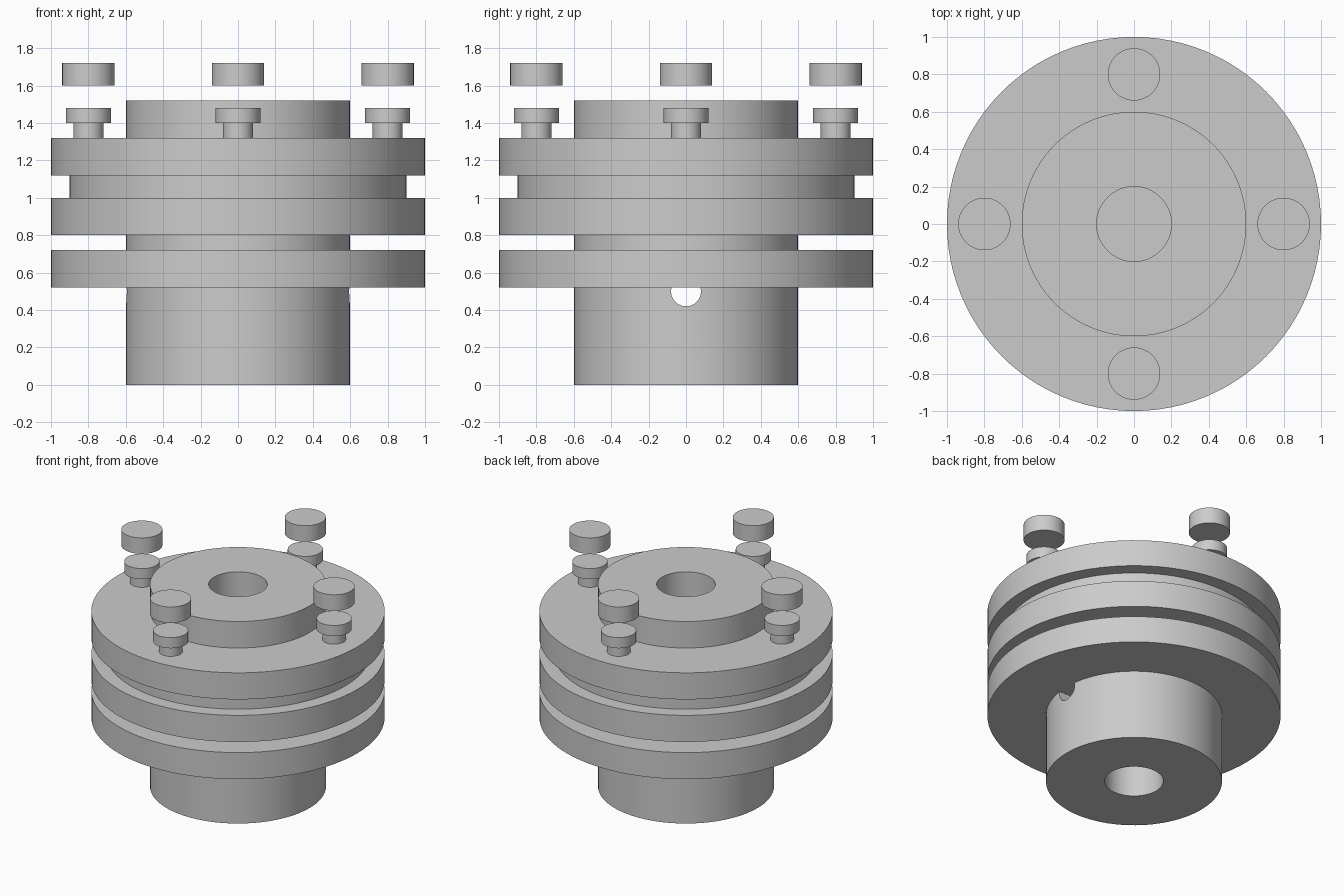
import bpy
import bmesh
import math
from mathutils import Matrix

default = bpy.data.objects.get("Cube")
if default:
    bpy.data.objects.remove(default, do_unlink=True)

# Single machined-steel colour
steel = bpy.data.materials.new("steel_grey")
steel.use_nodes = True
grey = (0.6, 0.6, 0.6, 1)
steel.diffuse_color = grey
steel.node_tree.nodes["Principled BSDF"].inputs["Base Color"].default_value = grey


def finish(name, bm):
    bmesh.ops.recalc_face_normals(bm, faces=bm.faces)
    mesh = bpy.data.meshes.new(name)
    bm.to_mesh(mesh)
    bm.free()
    mesh.materials.append(steel)
    obj = bpy.data.objects.new(name, mesh)
    bpy.context.collection.objects.link(obj)
    return obj


def smooth(obj):
    bpy.ops.object.select_all(action='DESELECT')
    obj.select_set(True)
    bpy.context.view_layer.objects.active = obj
    bpy.ops.object.shade_smooth_by_angle(angle=math.radians(30))


def cylinder(name, radius, low, high, x=0, y=0, sides=96):
    bm = bmesh.new()
    bmesh.ops.create_cone(bm, cap_ends=True, segments=sides, radius1=radius,
                          radius2=radius, depth=high - low,
                          matrix=Matrix.Translation((x, y, (low + high) / 2)))
    return finish(name, bm)


def ring(name, outer, inner, low, high, sides=96):
    bm = bmesh.new()
    section = [(inner, low), (outer, low), (outer, high), (inner, high)]
    loops = []
    for i in range(sides):
        a = math.tau * i / sides
        loops.append([bm.verts.new((r * math.cos(a), r * math.sin(a), z))
                      for r, z in section])
    for i in range(sides):
        here, after = loops[i], loops[(i + 1) % sides]
        for k in range(4):
            n = (k + 1) % 4
            bm.faces.new((here[k], after[k], after[n], here[n]))
    return finish(name, bm)


# Lower hub: bored sleeve with a cross hole just under the flange
lower_hub = ring("lower_hub", 0.6, 0.2, 0, 0.6)
bm = bmesh.new()
bmesh.ops.create_cone(bm, cap_ends=True, segments=48, radius1=0.08, radius2=0.08,
                      depth=1.6, matrix=Matrix.Translation((0, 0, 0.5))
                      @ Matrix.Rotation(math.pi / 2, 4, 'Y'))
cutter = finish("cross_hole_cutter", bm)
cutter.hide_render = True
cut = lower_hub.modifiers.new("cross_hole", 'BOOLEAN')
cut.operation = 'DIFFERENCE'
cut.solver = 'EXACT'
cut.object = cutter
bpy.context.view_layer.objects.active = lower_hub
bpy.ops.object.modifier_apply(modifier=cut.name)
bpy.data.objects.remove(cutter, do_unlink=True)
smooth(lower_hub)

# Stacked flanges and spacers, bottom to top
for name, radius, low, high in (
        ("lower_flange", 1, 0.52, 0.72),
        ("spacer_disc", 0.6, 0.72, 0.8),
        ("middle_flange", 1, 0.8, 1.0),
        ("gasket_disc", 0.9, 1.0, 1.12),
        ("upper_flange", 1, 1.12, 1.32)):
    smooth(cylinder(name, radius, low, high))

# Upper hub with its bore
smooth(ring("upper_hub", 0.6, 0.2, 1.32, 1.52))

# Four bolts with loose caps floating above them
for side, x, y in (("left", 0.8, 0), ("back", 0, 0.8),
                   ("right", -0.8, 0), ("front", 0, -0.8)):
    for part, radius, low, high in (("bolt_shank", 0.08, 1.32, 1.4),
                                    ("bolt_head", 0.12, 1.4, 1.48),
                                    ("bolt_cap", 0.14, 1.6, 1.72)):
        smooth(cylinder(f"{side}_{part}", radius, low, high, x, y, 48))
